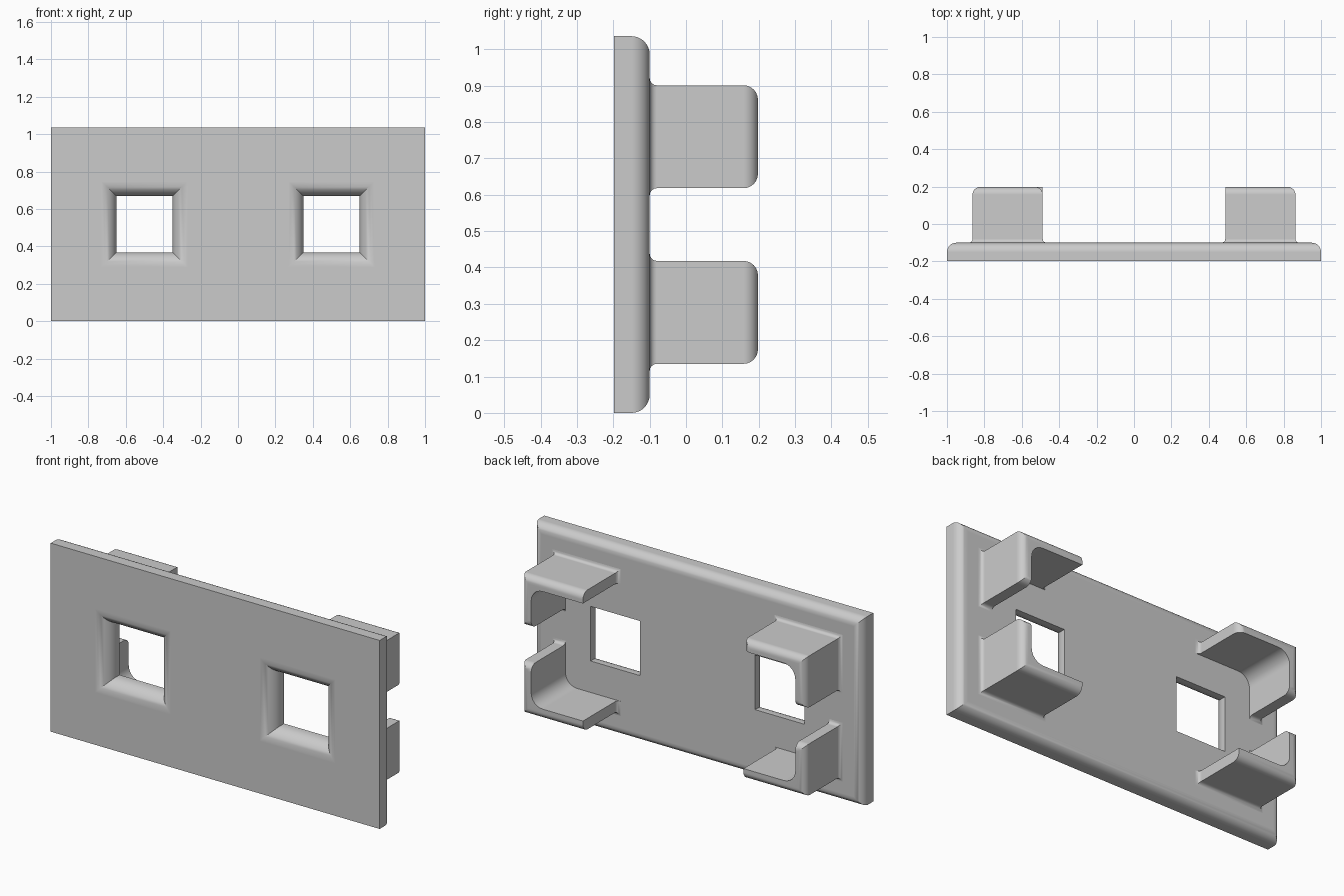
import bpy, bmesh, math

if "Cube" in bpy.data.objects:
    bpy.data.objects.remove(bpy.data.objects["Cube"], do_unlink=True)

FRONT, BACK, TIP = -0.198, -0.1, 0.198
HEIGHT = 1.036
MID = HEIGHT / 2

grey = bpy.data.materials.new("light_grey")
grey.use_nodes = True
colour = (0.6, 0.6, 0.6, 1)
grey.diffuse_color = colour
grey.node_tree.nodes["Principled BSDF"].inputs["Base Color"].default_value = colour


def loft(name, rings):
    """Closed solid through a list of equal-length rings of points."""
    bm = bmesh.new()
    loops = [[bm.verts.new(p) for p in ring] for ring in rings]
    for a, b in zip(loops, loops[1:]):
        for i in range(len(a)):
            j = (i + 1) % len(a)
            bm.faces.new((a[i], a[j], b[j], b[i]))
    bm.faces.new(loops[0])
    bm.faces.new(loops[-1])
    bmesh.ops.recalc_face_normals(bm, faces=bm.faces)
    mesh = bpy.data.meshes.new(name)
    bm.to_mesh(mesh)
    bm.free()
    obj = bpy.data.objects.new(name, mesh)
    bpy.context.collection.objects.link(obj)
    mesh.materials.append(grey)
    return obj


def select(obj):
    bpy.ops.object.select_all(action='DESELECT')
    obj.select_set(True)
    bpy.context.view_layer.objects.active = obj


def smooth(obj):
    select(obj)
    bpy.ops.object.shade_smooth_by_angle(angle=math.radians(30))
    mod = obj.modifiers.new("weighted_normals", 'WEIGHTED_NORMAL')
    mod.keep_sharp = True


def quarter(n):
    """Sine and cosine pairs over a quarter turn."""
    return [(math.sin(a), math.cos(a)) for a in
            (math.pi / 2 * i / n for i in range(n + 1))]


def rect(cx, hx, hz, y):
    return [(cx + sx * hx, y, MID + sz * hz)
            for sx, sz in ((-1, -1), (1, -1), (1, 1), (-1, 1))]


# Plate with rounded back edges
R = 0.05
rings = [rect(0, 1, MID, FRONT)]
for s, c in quarter(8):
    inset = R * (1 - c)
    rings.append(rect(0, 1 - inset, MID - inset, BACK - R + R * s))
plate = loft("plate", rings)

# Square openings flaring out to the front face
FLARE, HALF = 0.08, 0.15
for x in (-0.5, 0.5):
    rings = [rect(x, HALF + FLARE, HALF + FLARE, FRONT - 0.05)]
    for s, c in quarter(8):
        rings.append(rect(x, HALF + FLARE * (1 - s), HALF + FLARE * (1 - s),
                          FRONT + FLARE * (1 - c)))
    rings.append(rect(x, HALF, HALF, 0))
    cutter = loft("opening_cutter", rings)
    mod = plate.modifiers.new("opening", 'BOOLEAN')
    mod.operation = 'DIFFERENCE'
    mod.solver = 'EXACT'
    mod.object = cutter
    select(plate)
    bpy.ops.object.modifier_apply(modifier=mod.name)
    bpy.data.objects.remove(cutter, do_unlink=True)
smooth(plate)

# Corner brackets: L sections, flared at the base and rounded at the tip
WIDE, TALL, THICK, INNER = 0.375, 0.283, 0.06, 0.07


def bracket(name, sx, sz, round_end):
    def section(y, grow):
        end = WIDE + (grow if grow > 0 or round_end else 0)
        k = THICK + INNER
        pts = [(-grow, -grow), (end, -grow), (end, THICK)]
        pts += [(k - INNER * s, k - INNER * c) for s, c in quarter(6)]
        pts += [(THICK, TALL + grow), (-grow, TALL + grow)]
        return [(sx * (0.863 - u), y, MID + sz * (0.383 - v)) for u, v in pts]

    base, tip = 0.02, 0.04
    rings = [section(BACK - 0.02, base)]
    rings += [section(BACK + base * (1 - c), base * (1 - s)) for s, c in quarter(4)]
    rings += [section(TIP - tip + tip * s, -tip * (1 - c)) for s, c in quarter(6)]
    smooth(loft(name, rings))


for side, sx in (("left", 1), ("right", -1)):
    for level, sz in (("upper", 1), ("lower", -1)):
        bracket(f"{level}_{side}_bracket", sx, sz, sx < 0 < sz)
